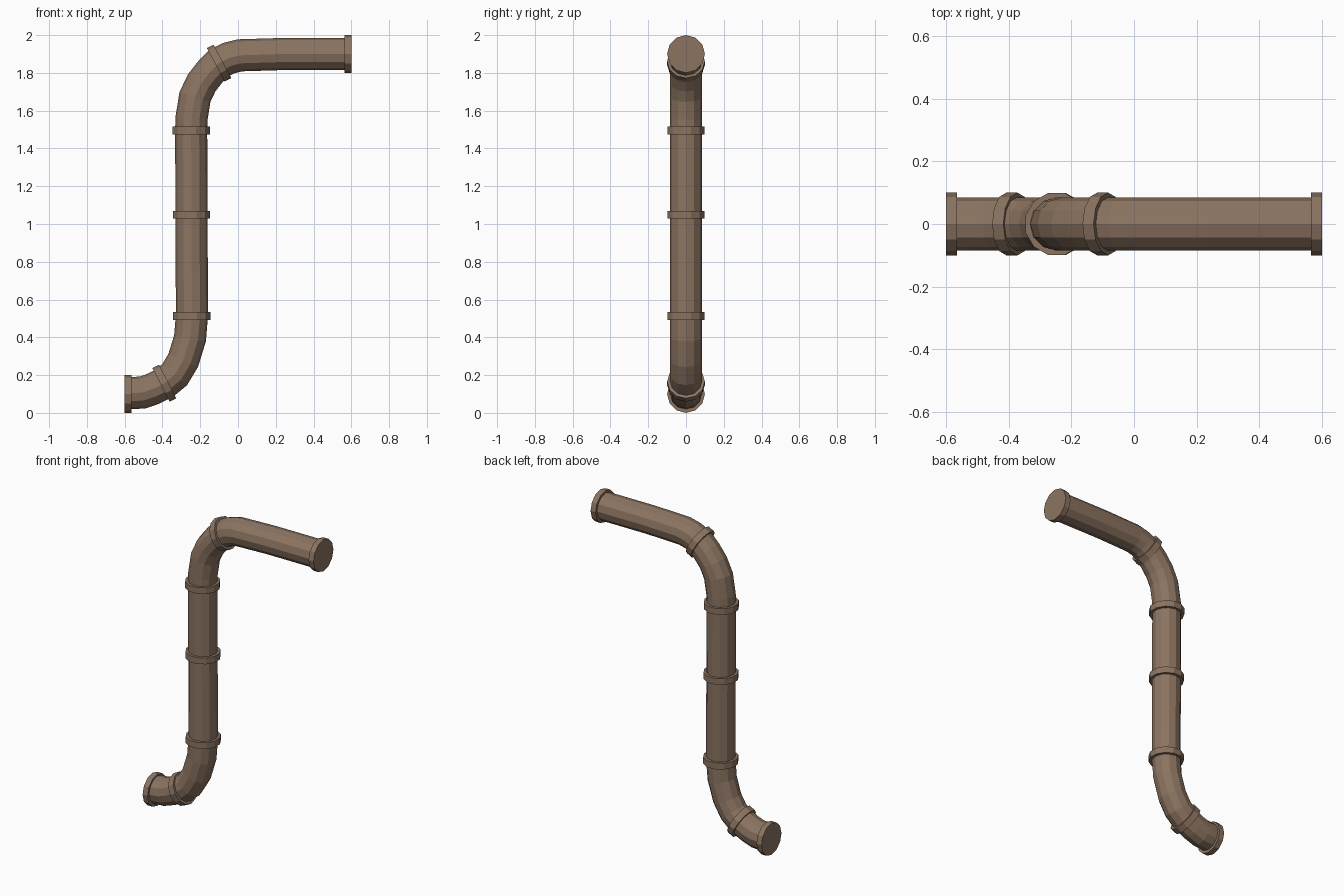
import bpy, bmesh, math
from mathutils import Vector

if "Cube" in bpy.data.objects:
    bpy.data.objects.remove(bpy.data.objects["Cube"])

SIDES = 12
brown = bpy.data.materials.new("rusty brown")
brown.diffuse_color = (0.26, 0.175, 0.12, 1)
brown.use_nodes = True
brown.node_tree.nodes["Principled BSDF"].inputs["Base Color"].default_value = brown.diffuse_color


def sweep(name, path, radius, phase=0.0):
    """Closed round tube along a path of (x, z) points, mitred at the bends."""
    pts = [Vector((x, 0, z)) for x, z in path]
    bm = bmesh.new()
    rings = []
    for i, p in enumerate(pts):
        a = (p - pts[i - 1]).normalized() if i else (pts[1] - p).normalized()
        b = (pts[i + 1] - p).normalized() if i < len(pts) - 1 else a
        t = (a + b).normalized()
        n = Vector((-t.z, 0, t.x))
        rings.append([])
        for k in range(SIDES):
            ang = 2 * math.pi * k / SIDES + phase
            offset = n * math.cos(ang) / t.dot(a) + Vector((0, math.sin(ang), 0))
            rings[-1].append(bm.verts.new(p + offset * radius))
    for r, s in zip(rings, rings[1:]):
        for k in range(SIDES):
            j = (k + 1) % SIDES
            bm.faces.new((r[k], r[j], s[j], s[k]))
    bm.faces.new(rings[0])
    bm.faces.new(rings[-1])
    bmesh.ops.recalc_face_normals(bm, faces=bm.faces)
    mesh = bpy.data.meshes.new(name)
    bm.to_mesh(mesh)
    bm.free()
    mesh.materials.append(brown)
    ob = bpy.data.objects.new(name, mesh)
    bpy.context.collection.objects.link(ob)
    return ob


def collar(name, x, z, degrees, thickness, phase=0.0, radius=0.1):
    """Short raised ring centred at (x, z) with its axis tilted in the xz plane."""
    dx = math.cos(math.radians(degrees)) * thickness / 2
    dz = math.sin(math.radians(degrees)) * thickness / 2
    return sweep(name, [(x - dx, z - dz), (x + dx, z + dz)], radius, phase)


# main pipe: outlet, lower bend, riser, upper bend, long top run
sweep("pipe", [
    (-0.595, 0.103), (-0.505, 0.108), (-0.45, 0.127), (-0.39, 0.157),
    (-0.335, 0.203), (-0.29, 0.278), (-0.254, 0.395), (-0.244, 0.515),
    (-0.246, 1.05), (-0.248, 1.495), (-0.246, 1.56), (-0.228, 1.672),
    (-0.193, 1.746), (-0.148, 1.804), (-0.10, 1.852), (-0.05, 1.878),
    (0.01, 1.893), (0.24, 1.9), (0.595, 1.9)], 0.085)

# end flanges
collar("lower_flange", -0.5825, 0.1, 0, 0.035)
collar("upper_flange", 0.5825, 1.9, 0, 0.035)

# tilted collars on the bends
collar("lower_bend_collar", -0.39, 0.157, 27, 0.04)
collar("upper_bend_collar", -0.10, 1.852, 28, 0.04)

# level collars on the riser
for i, (x, z) in enumerate([(-0.244, 0.513), (-0.246, 1.05), (-0.248, 1.495)]):
    collar(f"riser_collar_{i + 1}", x, z, 90, 0.04, math.pi / SIDES, 0.1025)
